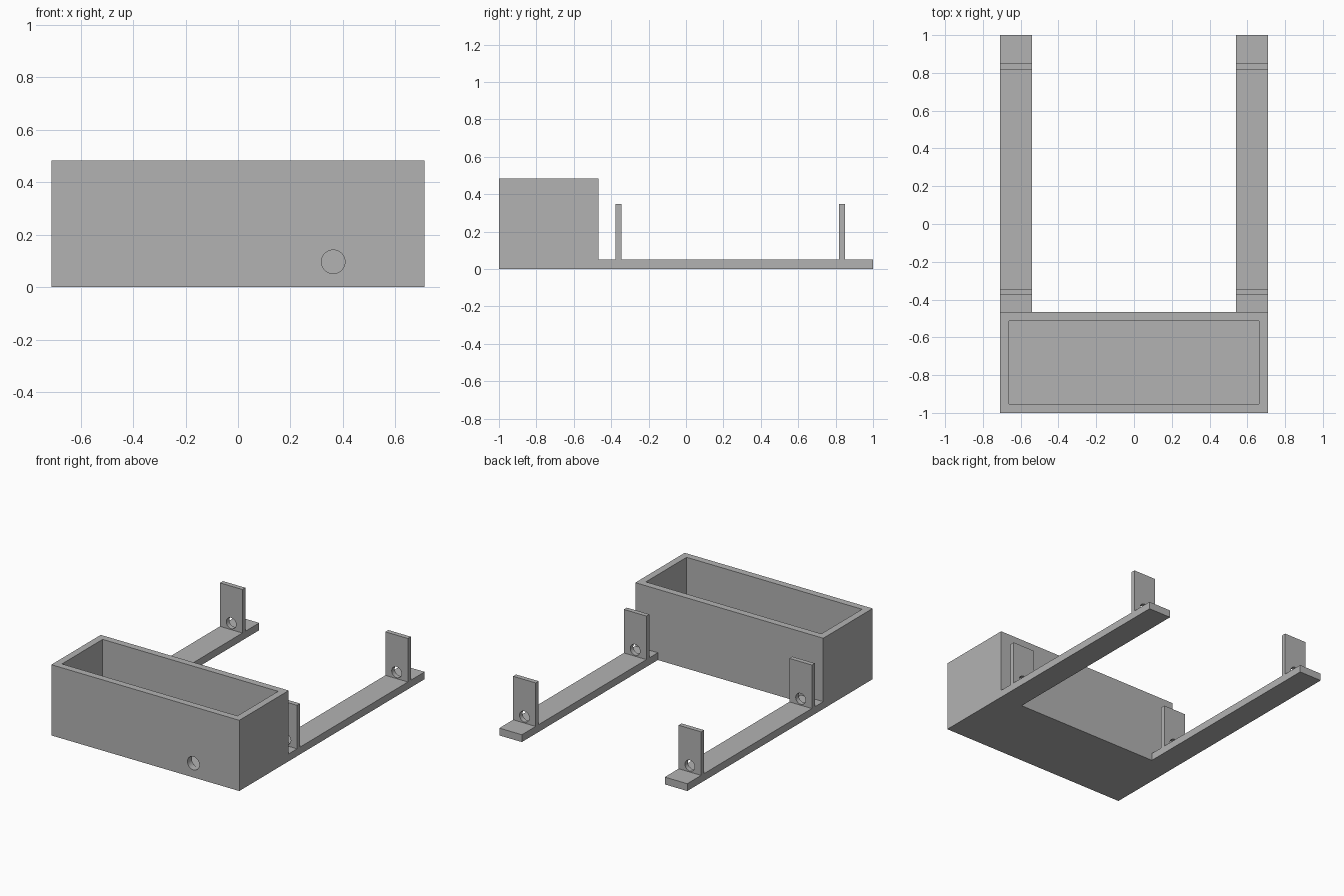
import bpy
import math

cube = bpy.data.objects.get("Cube")
if cube:
    bpy.data.objects.remove(cube, do_unlink=True)

grey = bpy.data.materials.new("plain_grey")
grey.use_nodes = True
colour = (0.45, 0.45, 0.45, 1)
grey.diffuse_color = colour
grey.node_tree.nodes["Principled BSDF"].inputs["Base Color"].default_value = colour


def block(name, low, high):
    """Box between two opposite corners."""
    bpy.ops.mesh.primitive_cube_add(size=1, location=[(a + b) / 2 for a, b in zip(low, high)])
    ob = bpy.context.object
    ob.name = name
    ob.scale = [b - a for a, b in zip(low, high)]
    bpy.ops.object.transform_apply(location=False, rotation=False, scale=True)
    ob.data.materials.append(grey)
    return ob


def rod(centre, radius, length):
    """Cutter for a round hole running front to back."""
    bpy.ops.mesh.primitive_cylinder_add(vertices=48, radius=radius, depth=length,
                                        location=centre, rotation=(math.pi / 2, 0, 0))
    ob = bpy.context.object
    ob.hide_render = True
    ob.data.materials.append(grey)
    return ob


def cut(target, cutter):
    mod = target.modifiers.new("cut", 'BOOLEAN')
    mod.operation = 'DIFFERENCE'
    mod.solver = 'EXACT'
    mod.object = cutter
    bpy.context.view_layer.objects.active = target
    bpy.ops.object.modifier_apply(modifier=mod.name)
    bpy.data.objects.remove(cutter, do_unlink=True)


def smooth_holes(ob):
    bpy.ops.object.select_all(action='DESELECT')
    ob.select_set(True)
    bpy.context.view_layer.objects.active = ob
    bpy.ops.object.shade_smooth_by_angle(angle=math.radians(30))


W, FLOOR, BACK = 0.71, 0.05, -0.467

# Open tray with a drain hole in the front wall
tray = block("tray", (-W, -1, 0), (W, BACK, 0.483))
cavity = block("cavity_cutter", (-0.663, -0.953, FLOOR), (0.663, -0.514, 0.6))
cavity.hide_render = True
cut(tray, cavity)
cut(tray, rod((0.363, -0.98, 0.097), 0.045, 0.1))
smooth_holes(tray)

# Rails with drilled upright tabs on each side
for side, sign in (("left", 1), ("right", -1)):
    x0, x1 = sorted((sign * 0.54, sign * W))
    block(side + "_rail", (x0, BACK, 0), (x1, 1, FLOOR))
    for place, y in (("front", -0.36), ("back", 0.835)):
        tab = block(f"{side}_{place}_tab", (x0, y - 0.016, FLOOR), (x1, y + 0.016, 0.347))
        cut(tab, rod(((x0 + x1) / 2, y, 0.094), 0.037, 0.1))
        smooth_holes(tab)
